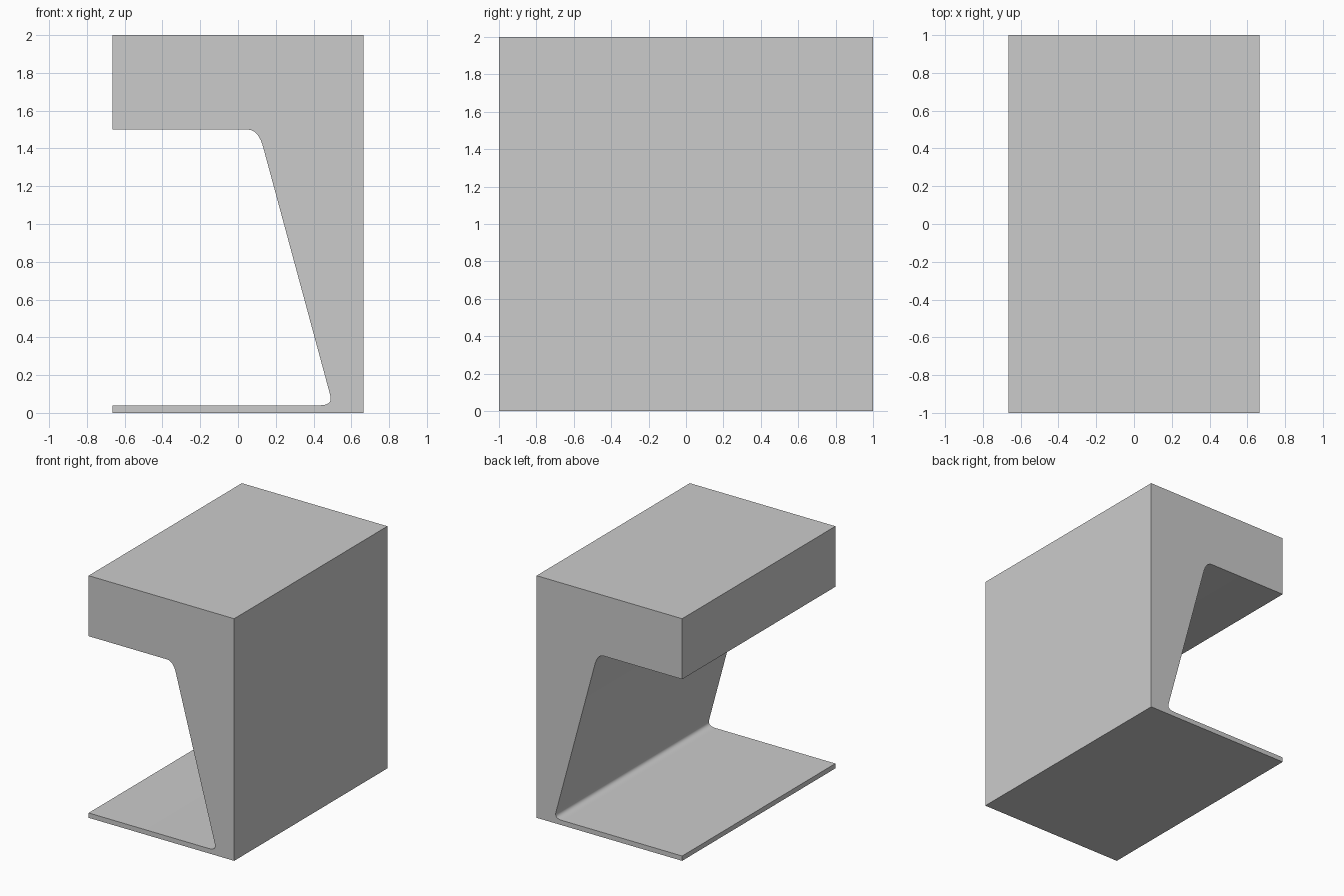
import bpy, bmesh
from mathutils import Vector

if "Cube" in bpy.data.objects:
    bpy.data.objects.remove(bpy.data.objects["Cube"])

W, D, H = 0.665, 1.0, 2.0   # half width, half depth, height


def fillet(corner, start, end, steps=8):
    """Points of a quadratic curve rounding a corner."""
    c, a, b = Vector(corner), Vector(start), Vector(end)
    return [a * (1 - t) ** 2 + c * 2 * t * (1 - t) + b * t ** 2
            for t in (i / steps for i in range(steps + 1))]


def extrude_profile(name, points, half_depth):
    """Extrude an x-z outline along y into a solid."""
    bm = bmesh.new()
    face = bm.faces.new([bm.verts.new((p[0], -half_depth, p[1])) for p in points])
    ext = bmesh.ops.extrude_face_region(bm, geom=[face])
    moved = [v for v in ext["geom"] if isinstance(v, bmesh.types.BMVert)]
    bmesh.ops.translate(bm, verts=moved, vec=(0, 2 * half_depth, 0))
    bmesh.ops.recalc_face_normals(bm, faces=bm.faces)
    mesh = bpy.data.meshes.new(name)
    bm.to_mesh(mesh)
    bm.free()
    obj = bpy.data.objects.new(name, mesh)
    bpy.context.collection.objects.link(obj)
    return obj


# Outline: base plate, sloped back wall, thick overhanging top
outline = [(-W, 0), (W, 0), (W, H), (-W, H), (-W, 1.5)]
outline += fillet((0.11, 1.5), (0.05, 1.5), (0.135, 1.4))
outline += fillet((0.505, 0.04), (0.488, 0.095), (0.43, 0.04))
outline += [(-W, 0.04)]
block = extrude_profile("channel_block", outline, D)

# Smooth fillets, keep hard edges
bpy.context.view_layer.objects.active = block
block.select_set(True)
bpy.ops.object.shade_smooth_by_angle(angle=0.6)
